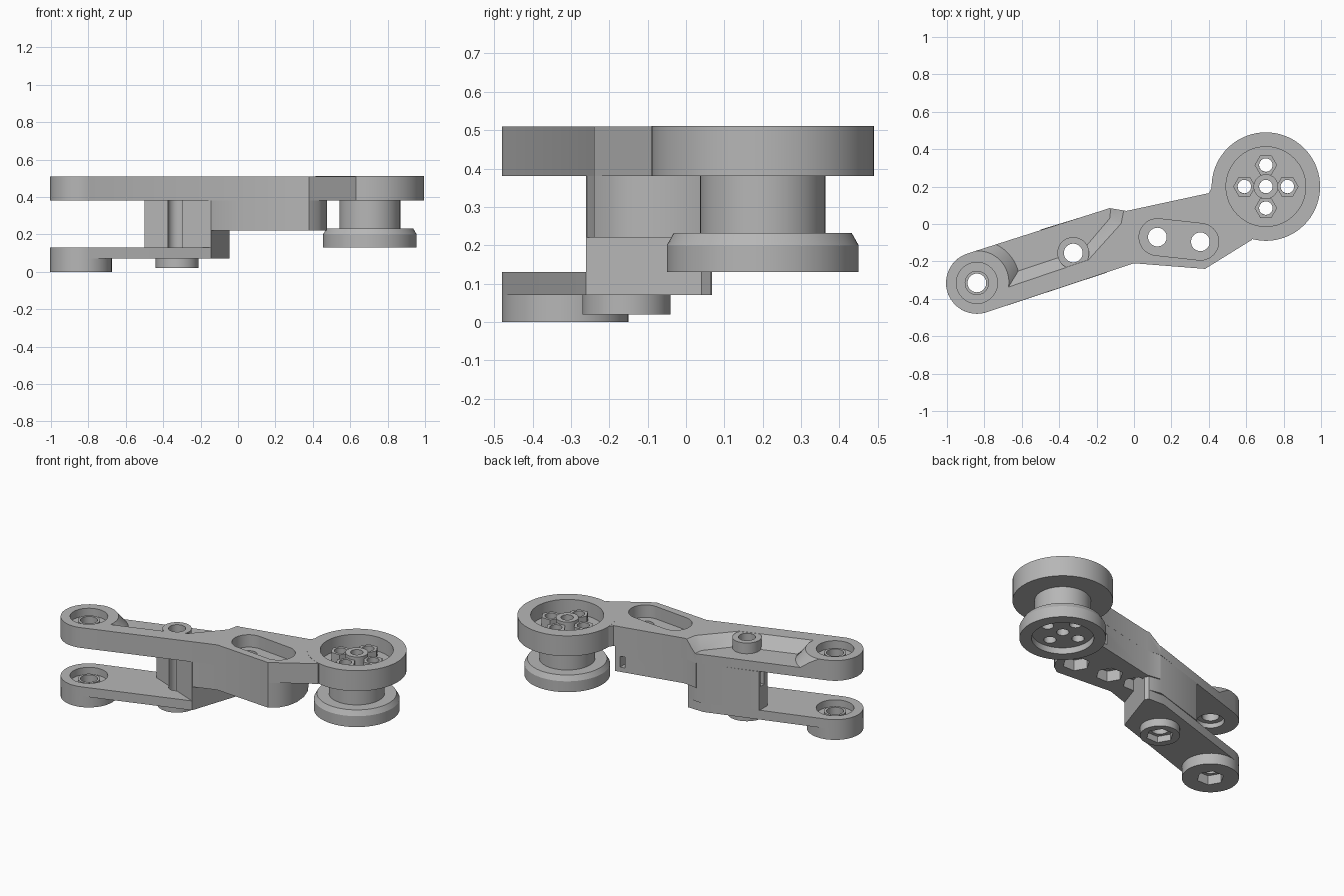
import bpy, bmesh
from math import cos, sin, radians, tau

if "Cube" in bpy.data.objects:
    bpy.data.objects.remove(bpy.data.objects["Cube"])

grey = bpy.data.materials.new("plain grey")
grey.use_nodes = True
grey.diffuse_color = (0.47, 0.47, 0.47, 1)
grey.node_tree.nodes["Principled BSDF"].inputs["Base Color"].default_value = grey.diffuse_color

PIVOT = (-0.84, -0.315)
BOSS = (-0.325, -0.155)
WHEEL = (0.705, 0.2)
SLOT_A, SLOT_B = (0.125, -0.07), (0.355, -0.095)


def arc(c, r, a0, a1, n=24):
    angles = [radians(a0 + (a1 - a0) * i / n) for i in range(n + 1)]
    return [(c[0] + r * cos(a), c[1] + r * sin(a)) for a in angles]


def circle(c, r, n=48):
    return [(c[0] + r * cos(tau * i / n), c[1] + r * sin(tau * i / n)) for i in range(n)]


def loft(name, low, high, z0, z1):
    """Closed solid between two matching outlines."""
    bm = bmesh.new()
    a = [bm.verts.new((x, y, z0)) for x, y in low]
    b = [bm.verts.new((x, y, z1)) for x, y in high]
    bm.faces.new(a[::-1])
    bm.faces.new(b)
    for i in range(len(a)):
        j = (i + 1) % len(a)
        bm.faces.new((a[i], a[j], b[j], b[i]))
    bmesh.ops.recalc_face_normals(bm, faces=bm.faces)
    me = bpy.data.meshes.new(name)
    bm.to_mesh(me)
    bm.free()
    me.materials.append(grey)
    ob = bpy.data.objects.new(name, me)
    bpy.context.collection.objects.link(ob)
    return ob


def prism(name, pts, z0, z1):
    return loft(name, pts, pts, z0, z1)


def drill(c, r, z0=-0.1, z1=0.6, n=48):
    return prism("cutter", circle(c, r, n), z0, z1)


def box(x0, x1, y0, y1, z0, z1):
    return prism("cutter", [(x0, y0), (x1, y0), (x1, y1), (x0, y1)], z0, z1)


def finish(ob, cutters=()):
    """Subtract the cutters, then shade with sharp edges kept."""
    bpy.ops.object.select_all(action="DESELECT")
    bpy.context.view_layer.objects.active = ob
    ob.select_set(True)
    for c in cutters:
        c.hide_render = True
        m = ob.modifiers.new("cut", "BOOLEAN")
        m.operation, m.solver, m.object = "DIFFERENCE", "EXACT", c
        bpy.ops.object.modifier_apply(modifier=m.name)
        bpy.data.objects.remove(c)
    bpy.ops.object.shade_smooth_by_angle(angle=radians(30))


def tube(name, c, r, hole, z0, z1, n=48):
    finish(prism(name, circle(c, r, n), z0, z1), [drill(c, hole)])


arm_end = arc(PIVOT, 0.165, 108, 288)

# Upper plate: arm, middle and the collar that meets the wheel ring
plate = prism("upper_plate", arm_end + [(0, -0.21), (0.38, -0.24), (0.63, -0.085)]
              + arc(WHEEL, 0.25, 255, 155) + [(0.44, 0.32), (0.455, 0.27), (0.4, 0.165),
              (-0.04, 0.07), (-0.13, 0.085)], 0.38, 0.51)
pocket = loft("cutter",
              arc(PIVOT, 0.23, 75, 16) + [(-0.27, -0.135), (-0.13, 0.03), (-0.11, 0.2), (-0.75, 0.15)],
              arc(PIVOT, 0.165, 105, -12) + [(-0.24, -0.2), (-0.06, 0.0), (-0.02, 0.2), (-0.85, 0.15)],
              0.44, 0.52)
slot = prism("cutter", arc(SLOT_A, 0.098, 84, 264) + arc(SLOT_B, 0.098, -96, 84), 0.43, 0.6)
finish(plate, [pocket, slot, drill(SLOT_A, 0.05), drill(SLOT_B, 0.05), drill(BOSS, 0.05),
               drill(PIVOT, 0.05), drill(PIVOT, 0.11, 0.46), drill(PIVOT, 0.08, 0.3, 0.41)])
tube("screw_post", BOSS, 0.085, 0.05, 0.39, 0.509)

# Deep body under the plate, with nut pockets from below
body = prism("body", [(-0.145, -0.258), (0, -0.21), (0.38, -0.24), (0.43, -0.205), (0.462, -0.15),
             (0.475, -0.08), (0.468, 0.0), (0.44, 0.08), (0.39, 0.162), (-0.04, 0.07),
             (-0.13, 0.084)], 0.22, 0.38)
finish(body, [drill(SLOT_A, 0.05), drill(SLOT_B, 0.05)]
       + [drill(c, 0.08, 0.1, 0.29, 6) for c in (SLOT_A, SLOT_B, (-0.06, -0.05))]
       + [box(0.33, 0.36, 0.1, 0.2, 0.25, 0.32)])

# Block joining the two arms
block = prism("joining_block", [(-0.5, -0.115), (-0.145, -0.26), (-0.045, 0.04), (-0.06, 0.065),
              (-0.14, 0.08), (-0.5, -0.03)], 0.13, 0.38)
finish(block, [drill(BOSS, 0.05), box(-0.55, -0.47, -0.08, -0.045, 0.28, 0.37)])

# Lower arm and the bosses beneath it
lower = prism("lower_arm", arm_end + [(-0.145, -0.26), (-0.045, 0.04), (-0.06, 0.065),
              (-0.17, 0.068)], 0.07, 0.13)
finish(lower, [drill(BOSS, 0.05), drill(PIVOT, 0.05), drill(PIVOT, 0.11, 0.085)])
for name, c, r, z in (("pivot_boss", PIVOT, 0.165, 0), ("screw_boss", BOSS, 0.115, 0.02)):
    finish(prism(name, circle(c, r), z, 0.07), [drill(c, 0.05), drill(c, 0.08, -0.1, 0.06, 6)])

# Raised bearing lips in both pivot recesses
for name, z in (("upper_pivot_lip", 0.46), ("lower_pivot_lip", 0.085)):
    tube(name, PIVOT, 0.065, 0.05, z, z + 0.025)

# Wheel: recessed ring on top, narrow hub, chamfered flange below
offsets = [(0, 0), (0.115, 0), (-0.115, 0), (0, 0.115), (0, -0.115)]
centres = [(WHEEL[0] + x, WHEEL[1] + y) for x, y in offsets]


def bolt_holes():
    return [drill(c, 0.036, n=24) for c in centres]


finish(prism("wheel_ring", circle(WHEEL, 0.29, 72), 0.38, 0.511),
       [drill(WHEEL, 0.213, 0.42, n=64)] + bolt_holes())
finish(prism("wheel_hub", circle(WHEEL, 0.163, 64), 0.2, 0.38), bolt_holes())
finish(prism("flange_rim", circle(WHEEL, 0.25, 72), 0.13, 0.2),
       [drill(WHEEL, 0.18, 0, 0.17, 64)] + bolt_holes())
finish(loft("flange_chamfer", circle(WHEEL, 0.25, 72), circle(WHEEL, 0.232, 72), 0.2, 0.232),
       bolt_holes())

# Hexagonal bolt posts inside the ring
for i, c in enumerate(centres):
    tube("hex_post_%d" % (i + 1), c, 0.06, 0.036, 0.42, 0.475, 6)
tube("centre_collar", WHEEL, 0.066, 0.036, 0.42, 0.495)
